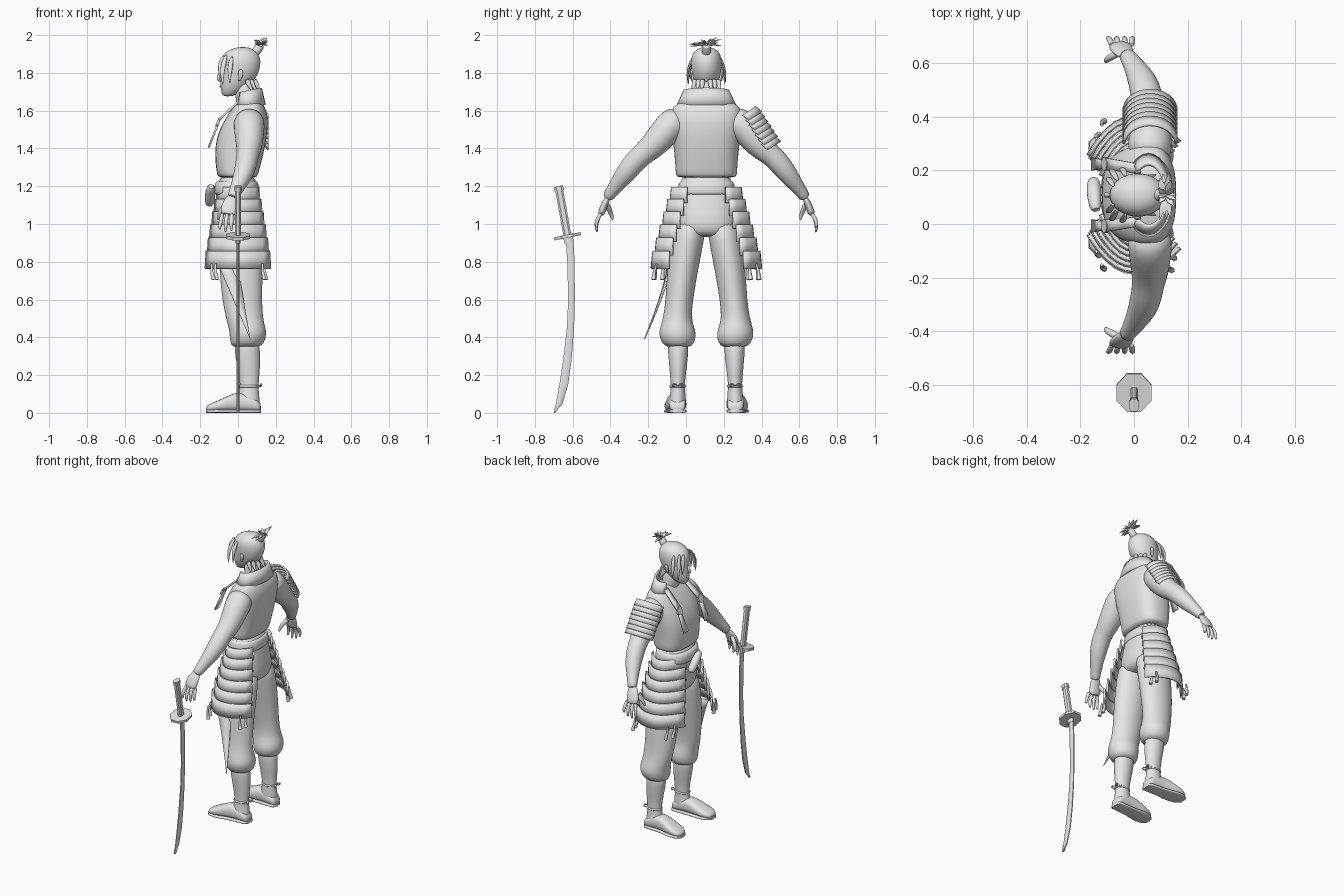
import bpy, bmesh, math, random
from mathutils import Vector as V

random.seed(4)
C = 0.108  # y position of the body's mirror plane; all parts are given relative to it
grey = bpy.data.materials.new("plain grey")
grey.diffuse_color = (0.8, 0.8, 0.8, 1)


def make(name, verts, faces, sub=0, solid=0, angle=45):
    me = bpy.data.meshes.new(name)
    me.from_pydata([(v[0], v[1] + C, v[2]) for v in verts], [], faces)
    bm = bmesh.new()
    bm.from_mesh(me)
    bmesh.ops.recalc_face_normals(bm, faces=bm.faces)
    bm.to_mesh(me)
    bm.free()
    ob = bpy.data.objects.new(name, me)
    bpy.context.collection.objects.link(ob)
    me.materials.append(grey)
    if solid:
        m = ob.modifiers.new("thickness", 'SOLIDIFY')
        m.thickness, m.offset = solid, 0
    if sub:
        ob.modifiers.new("round", 'SUBSURF').levels = sub
        ob.modifiers["round"].render_levels = sub
    bpy.ops.object.select_all(action='DESELECT')
    ob.select_set(True)
    bpy.context.view_layer.objects.active = ob
    bpy.ops.object.shade_smooth_by_angle(angle=math.radians(angle))
    return ob


def loft(name, rings, n=16, p=1.0, sub=1, cap=True, angle=60):
    """Skin rings of (centre, half axis u, half axis v); p < 1 makes them boxier."""
    f = lambda t: math.copysign(abs(t) ** p, t) if abs(t) > 1e-6 else 0
    vs, fs = [], []
    for c, u, v in rings:
        for k in range(n):
            a = 2 * math.pi * (k + 0.5) / n
            vs.append(V(c) + V(u) * f(math.cos(a)) + V(v) * f(math.sin(a)))
    for r in range(len(rings) - 1):
        for k in range(n):
            a, b = r * n + k, r * n + (k + 1) % n
            fs.append((a, b, b + n, a + n))
    if cap:
        fs += [tuple(range(n)), tuple(range(len(vs) - n, len(vs)))]
    return make(name, vs, fs, sub, 0, angle)


def stack(name, rows, s=0, **kw):
    """Horizontal rings from rows of z, front x, back x, inner y, outer y."""
    rings = []
    for z, x0, x1, y0, y1 in rows:
        m = (y0 + y1) / 2 * (s or 1)
        rings.append((((x0 + x1) / 2, m, z), ((x1 - x0) / 2, 0, 0), (0, (y1 - y0) / 2, 0)))
    return loft(name, rings, **kw)


def limb(name, pts, s=1, n=12, flat=1.0, **kw):
    """Round tube along points of x, y, z, radius."""
    P = [V((x, y * s, z)) for x, y, z, r in pts]
    rings = []
    for i, q in enumerate(P):
        t = (P[min(i + 1, len(P) - 1)] - P[max(i - 1, 0)]).normalized()
        ref = V((1, 0, 0)) if abs(t.x) < 0.8 else V((0, 1, 0))
        u = (ref - t * ref.dot(t)).normalized()
        rings.append((q, u * pts[i][3], t.cross(u) * pts[i][3] * flat))
    return loft(name, rings, n, **kw)


def plate(name, fn, nu, nv, solid=0.01, angle=35):
    """Thin sheet from a function of u, v in 0..1."""
    vs = [fn(i / nu, j / nv) for j in range(nv + 1) for i in range(nu + 1)]
    w = nu + 1
    fs = [(j * w + i, j * w + i + 1, j * w + w + i + 1, j * w + w + i)
          for j in range(nv) for i in range(nu)]
    return make(name, vs, fs, 0, solid, angle)


sym = lambda z, x0, x1, h: (z, x0, x1, -h, h)

# Torso, waist and belt
stack("vest", [sym(1.245, -.105, .1, .16), sym(1.255, -.11, .105, .163), sym(1.33, -.122, .125, .166),
               sym(1.42, -.122, .147, .176), sym(1.5, -.1, .158, .185), sym(1.57, -.06, .16, .19),
               sym(1.62, -.025, .143, .182), sym(1.645, 0, .125, .14), sym(1.67, .01, .11, .08)],
      n=24, p=.75)
stack("hips", [sym(1.27, -.1, .09, .135), sym(1.2, -.105, .1, .138), sym(1.1, -.11, .12, .155),
               sym(1.02, -.11, .135, .165), sym(.96, -.1, .13, .15), sym(.93, -.07, .1, .12)],
      n=24, p=.85)
stack("belt", [sym(1.15, -.12, .11, .15), sym(1.16, -.128, .115, .154),
               sym(1.22, -.125, .11, .148), sym(1.23, -.11, .1, .14)], n=24, p=.85)
limb("belt_pouch", [(-.14, -.06, 1.2, .015), (-.145, -.04, 1.19, .026), (-.15, .02, 1.14, .03),
                    (-.15, .05, 1.11, .026), (-.15, .06, 1.1, .012)], n=10)

# Neck and head
stack("neck", [sym(1.6, -.01, .11, .075), sym(1.68, -.015, .09, .058), sym(1.78, -.02, .09, .056)])
stack("head", [sym(1.675, -.075, -.035, .018), sym(1.69, -.088, .01, .036), sym(1.73, -.094, .06, .06),
               sym(1.77, -.094, .095, .072), sym(1.81, -.09, .115, .08), sym(1.86, -.095, .123, .084),
               sym(1.9, -.078, .112, .076), sym(1.925, -.042, .085, .054), sym(1.937, 0, .05, .02)],
     n=20)
limb("nose", [(-.085, 0, 1.815, .006), (-.1, 0, 1.785, .01), (-.108, 0, 1.765, .012),
              (-.092, 0, 1.755, .008)], n=8)
stack("lips", [sym(1.722, -.096, -.08, .01), sym(1.73, -.101, -.08, .018), sym(1.738, -.096, -.08, .01)], n=8)
for s in (-1, 1):
    limb("ear", [(.005, .076, 1.755, .008), (.012, .083, 1.78, .014), (.016, .088, 1.805, .016),
                 (.012, .084, 1.82, .008)], s, n=8, flat=.5)
    # Front locks and nape tufts
    for x, y, z, dx, dy, dz in ((-.075, .03, 1.895, -.022, .035, -.13), (-.06, .05, 1.9, -.025, .045, -.17),
                                (-.03, .068, 1.89, -.015, .033, -.15)):
        limb("hair_lock", [(x, y, z, .008), (x + dx * .7, y + dy * .7, z + dz * .3, .018),
                           (x + dx, y + dy, z + dz * .65, .013), (x + dx * .8, y + dy, z + dz, .001)],
             s, n=6, flat=.5)
    for k in range(3):
        limb("nape_tuft", [(.085 - k * .02, .02 + k * .02, 1.77, .02),
                           (.1 - k * .02, .022 + k * .022, 1.73, .014),
                           (.125 - k * .02, .03 + k * .024, 1.695, .001)], s, n=6)

# Topknot with loose spikes
limb("topknot_base", [(.085, 0, 1.9, .03), (.105, 0, 1.925, .022), (.118, 0, 1.945, .027), (.122, 0, 1.955, .01)])
for k in range(16):
    a = k * 2.4
    e = random.uniform(-.15, .9)
    d = V((math.cos(a) * math.cos(e) * .6, math.sin(a) * math.cos(e) * 1.25, math.sin(e) * .75 + .1))
    L = random.uniform(.055, .075)
    q = V((.118, 0, 1.945))
    tip = q + d * L * 1.15 + V((0, 0, -.01))
    tip.z = min(tip.z, 2.0)
    limb("topknot_spike", [(*q, .007), (*(q + d * L * .6), .013), (*tip, .001)], n=6, flat=.4, sub=0)

# Flared collar, open at the front
def collar(u, v):
    a = (u - .5) * math.radians(260)
    rx, ry = .085 - .02 * v, .15 - .035 * v
    return (.055 + rx * math.cos(a), ry * math.sin(a), 1.63 + v * (.075 + .015 * math.cos(a)))
plate("collar", collar, 20, 2, .014)


def tiers(kind, s):
    # Overlapping skirt plates, each lower one wider
    for i in range(6):
        t = i / 5
        z1 = 1.195 - .41 * (i / 6) ** 1.05
        z0 = 1.185 - .41 * ((i + 1) / 6) ** 1.05 - .012
        def fn(u, v):
            a = u * 2 - 1
            ax = .108 + .058 * t + .006 * (1 - v)
            back = .103 + .095 * t - (.05 if a < 0 else 0) * abs(a) ** 2
            y = back + (.078 + .004 * t + .01 * (1 - v)) * (1 - abs(a) ** 2.2)
            return (a * ax, s * y, z0 + (z1 - z0) * v)
        plate(kind, fn, 10, 1, .012)


for s in (-1, 1):
    tiers("skirt_plate", s)
    # Tassels under the skirt plates
    for x, y in ((-.14, .225), (.14, .235), (.13, .28), (-.12, .275)):
        limb("tassel", [(x, y - .015, .79, .006), (x, y - .005, .75, .008), (x + .01, y, .705, .012)],
             s, n=6, sub=0)

    # Baggy trousers, shins and feet
    stack("trouser_leg", [(1.03, -.09, .125, .0, .16), (.93, -.105, .135, .008, .185), (.75, -.1, .132, .045, .21),
                          (.6, -.085, .128, .07, .216), (.5, -.065, .132, .08, .23), (.45, -.05, .148, .062, .247),
                          (.415, -.046, .152, .053, .253), (.37, -.042, .14, .062, .238),
                          (.345, -.03, .115, .085, .21)], s, n=20)
    stack("shin", [(.4, -.02, .11, .095, .205), (.33, -.022, .118, .093, .205), (.25, -.005, .12, .102, .198),
                   (.15, .012, .108, .116, .188), (.1, .005, .112, .11, .193), (.05, -.01, .118, .108, .2),
                   (.012, 0, .115, .108, .2)], s)
    foot = ((.122, .03, .035, .152), (.11, .045, .06, .153), (.05, .047, .09, .155), (0, .048, .105, .157),
            (-.05, .055, .085, .16), (-.1, .06, .06, .165), (-.145, .052, .042, .168), (-.17, .03, .025, .168))
    loft("foot", [((x, y * s, .008 + h / 2), (0, w, 0), (0, 0, h / 2)) for x, w, h, y in foot], p=.75)
    loft("sole", [((x, y * s, .009), (0, w, 0), (0, 0, .009)) for x, w, h, y in foot], p=.5, sub=0)
    # Ankle cord with a bow at the back
    stack("ankle_cord", [(.132, .012, .108, .115, .189), (.137, .003, .118, .107, .197),
                         (.145, .003, .118, .107, .197), (.15, .012, .108, .115, .189)], s)
    for k in (-1, 1):
        limb("cord_bow", [(.115, .152, .142, .004), (.124, .152 + k * .02, .158, .007),
                          (.124, .152 + k * .034, .145, .007), (.115, .152 + k * .01, .135, .004)], s, n=6)

    # Arm, palm, fingers and thumb
    limb("arm", [(.055, .13, 1.555, .07), (.06, .175, 1.54, .086), (.06, .225, 1.482, .08), (.06, .285, 1.41, .071),
                 (.052, .335, 1.372, .06), (.047, .375, 1.335, .06), (.032, .425, 1.272, .055),
                 (.006, .47, 1.213, .042), (-.02, .51, 1.16, .031), (-.03, .525, 1.135, .031)], s, n=16)
    limb("palm", [(-.025, .515, 1.15, .03), (-.04, .535, 1.115, .04), (-.05, .55, 1.075, .046),
                  (-.055, .56, 1.045, .04)], s, flat=.45)
    for k in range(4):
        x, dz = -.087 + k * .024, (0, -.014, -.008, .012)[k]
        limb("finger", [(x + .006, .555, 1.062, .011), (x - .002 + k * .003, .577, 1.025, .012),
                        (x - .008 + k * .006, .585, .995 + dz / 2, .011),
                        (x - .01 + k * .007, .578, .968 + dz, .006)], s, n=8)
    limb("thumb", [(-.055, .53, 1.11, .016), (-.085, .515, 1.08, .015), (-.103, .503, 1.05, .012),
                   (-.107, .495, 1.02, .006)], s, n=8)

    # Shoulder strap, chest disc and hanging pendant
    strap = lambda u, v: (.01 - .112 * v, s * (.1 + .015 * v + (u - .5) * (.035 + .01 * v)), 1.655 - .105 * v)
    plate("shoulder_strap", strap, 1, 3, .012)
    pend = lambda u, v: (-.098 - .058 * v, s * (.115 + (u - .5) * (.028 + .02 * v)), 1.55 - .145 * v)
    plate("pendant", pend, 1, 1, .01)
    limb("chest_disc", [(-.1, .116, 1.535, .026), (-.112, .116, 1.54, .026)], s, n=12, sub=0, angle=30)

# Layered guard on one shoulder
along, out = V((0, .54, -.84)), V((0, .84, .54))
for i in range(7):
    def guard(u, v):
        a = (u - .5) * math.radians(170)
        base = V((.06, .188, 1.575)) + along * (.031 * i + .042 * v) - out * .005
        return base + V((math.sin(a) * .098, 0, 0)) + out * (math.cos(a) * .09 + .012 * v)
    plate("shoulder_guard_plate", guard, 12, 1, .009)

# Hanging cloth on one side, tapering to a point
cloth = lambda u, v: (-.11 + .175 * v + u * .105 * (1 - v), -.2 - .128 * v ** 1.3 + .02 * u * (1 - v), .8 - .41 * v)
plate("hanging_cloth", cloth, 2, 6, .006)

# Standing sword: curved blade, eight-sided guard, wrapped grip
edge = ((.95, -.64, -.597), (.8, -.63, -.588), (.6, -.625, -.587), (.45, -.632, -.591), (.28, -.652, -.604),
        (.15, -.672, -.622), (.05, -.69, -.652), (.0, -.7, -.694))
loft("sword_blade", [((0, (a + b) / 2 - C, z), (.009, 0, 0), (0, (b - a) / 2, 0)) for z, a, b in edge],
     n=8, sub=0, angle=30)
t = V((0, .05, -.25)).normalized()
side = V((0, t.z, -t.y))
def rod(name, z0, z1, rx, ry, n, p=1.0):
    at = lambda z: V((0, -.63 - C + (z - .95) * -.18, z))
    loft(name, [(at(z), (rx, 0, 0), side * ry) for z in (z0, z1)], n=n, p=p, sub=0, angle=30)
rod("sword_guard", .927, .943, .07, .078, 8)
rod("sword_collar", .9, .93, .014, .025, 8)
rod("sword_grip", .94, 1.18, .016, .022, 8, .7)
rod("sword_pommel", 1.175, 1.2, .019, .026, 8, .7)
